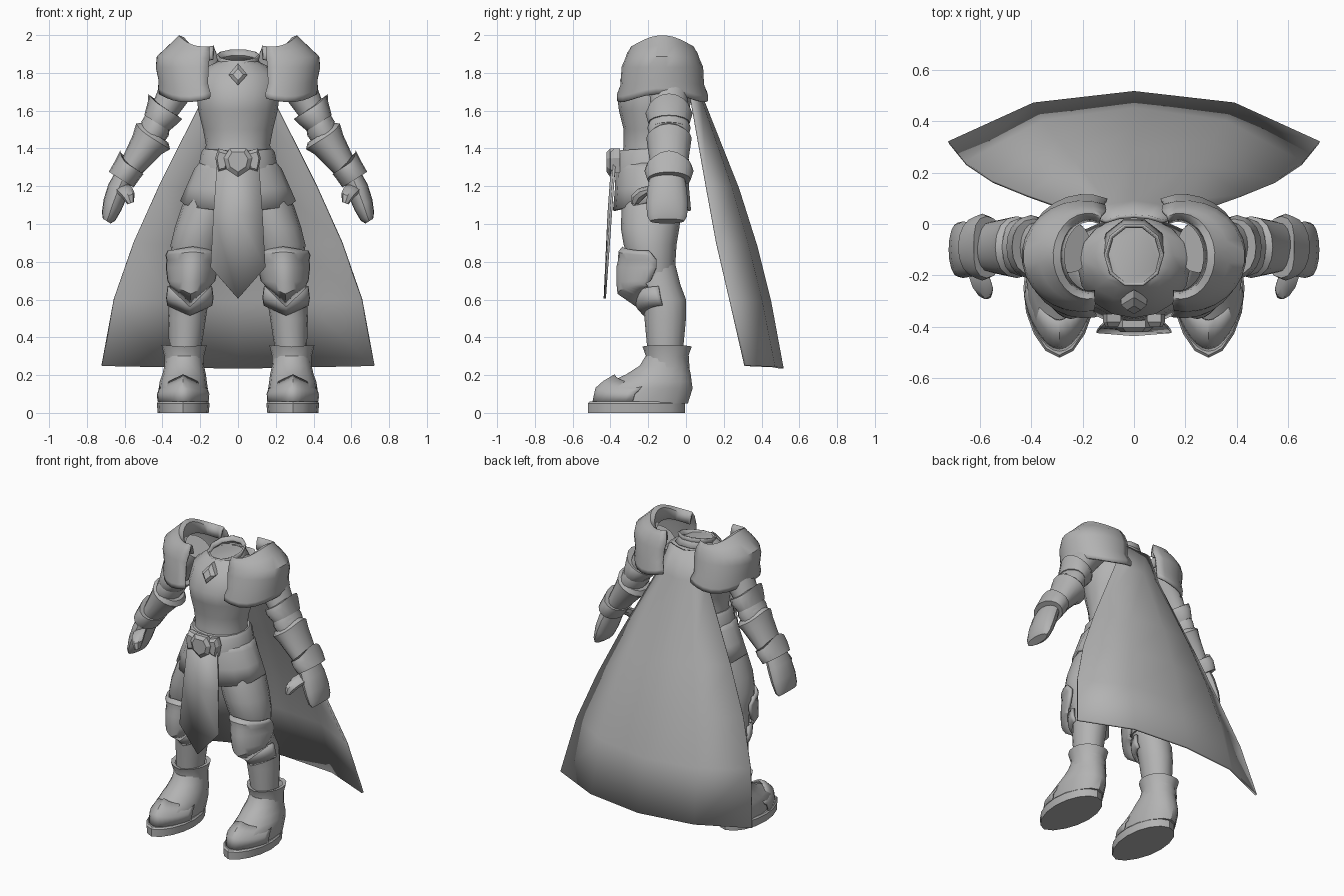
import bpy, bmesh
from math import sin, cos, radians, pi
from mathutils import Vector

cube = bpy.data.objects.get("Cube")
if cube:
    bpy.data.objects.remove(cube, do_unlink=True)

steel = bpy.data.materials.new("plain grey")
steel.use_nodes = True
GREY = (0.45, 0.45, 0.45, 1)
steel.diffuse_color = GREY
steel.node_tree.nodes["Principled BSDF"].inputs["Base Color"].default_value = GREY


def ring(x, y, z, rx, ry, tilt=0, spike=0, point=0, arc=None, n=16, dz=None):
    """Ellipse of points; spike lifts the outer side, point sharpens the front."""
    t = radians(tilt)
    across, along = Vector((cos(t), 0, sin(t))), Vector((-sin(t), 0, cos(t)))
    if arc:
        angles = [radians(arc[0] + (arc[1] - arc[0]) * i / n) for i in range(n + 1)]
    else:
        angles = [2 * pi * i / n for i in range(n)]
    pts = []
    for a in angles:
        lift = spike * max(0, cos(a)) ** 3 + (dz(a) if dz else 0)
        pts.append(Vector((x, y, z)) + across * rx * cos(a) + along * lift
                   + Vector((0, ry * sin(a) - point * max(0, -sin(a)) ** 5, 0)))
    return pts


def loft(name, rows, closed=True, caps=True, thick=0, mirror=False, angle=38):
    """Skin a list of point rows into one part."""
    bm = bmesh.new()
    grid = [[bm.verts.new(p) for p in row] for row in rows]
    n = len(grid[0])
    for a, b in zip(grid, grid[1:]):
        for i in range(n if closed else n - 1):
            j = (i + 1) % n
            bm.faces.new((a[i], a[j], b[j], b[i]))
    if closed and caps:
        bm.faces.new(grid[0])
        bm.faces.new(grid[-1])
    bmesh.ops.remove_doubles(bm, verts=bm.verts, dist=0.0005)
    bmesh.ops.recalc_face_normals(bm, faces=bm.faces)
    mesh = bpy.data.meshes.new(name)
    bm.to_mesh(mesh)
    bm.free()
    ob = bpy.data.objects.new(name, mesh)
    bpy.context.collection.objects.link(ob)
    mesh.materials.append(steel)
    if mirror:
        ob.modifiers.new("mirror", "MIRROR")
    if thick:
        mod = ob.modifiers.new("thickness", "SOLIDIFY")
        mod.thickness, mod.offset = thick, 0
    bpy.ops.object.select_all(action="DESELECT")
    ob.select_set(True)
    bpy.context.view_layer.objects.active = ob
    bpy.ops.object.shade_smooth_by_angle(angle=radians(angle))
    return ob


def plate(name, outline, y, depth, inset=0.7):
    """Flat-backed front plate with a chamfered face."""
    c = sum((Vector(p) for p in outline), Vector((0, 0))) / len(outline)
    rows = []
    for yy, s in ((y + depth, 1), (y + depth * 0.4, 1), (y, inset)):
        rows.append([Vector((c.x + (p[0] - c.x) * s, yy, c.y + (p[1] - c.y) * s)) for p in outline])
    return loft(name, rows, angle=20)


# Torso, collar and gem
loft("torso", [ring(0, y, z, rx, ry) for z, y, rx, ry in (
    (1.26, -.18, .19, .17), (1.42, -.18, .17, .15), (1.5, -.18, .185, .15),
    (1.6, -.17, .21, .185), (1.68, -.165, .22, .2), (1.79, -.135, .21, .165),
    (1.84, -.12, .15, .135), (1.86, -.12, .11, .12))])
loft("collar", [ring(0, -.12, z, r, r + .01, n=10, dz=lambda a: .03 * sin(a)) for z, r in (
    (1.83, .13), (1.865, .105), (1.895, .112))], caps=False, thick=.01)
gem = plate("chest_gem", [(0, 1.735), (.05, 1.79), (0, 1.85), (-.05, 1.79)], -.335, .05, .55)
for v in gem.data.vertices:
    v.co.y += (v.co.z - 1.79) * .5

# Belt, buckle and tabard
loft("belt", [ring(0, -.18, z, rx, ry, dz=lambda a: -.01 * max(0, -sin(a))) for z, rx, ry in (
    (1.29, .2, .19), (1.3, .21, .2), (1.38, .195, .19), (1.4, .18, .175))])
plate("buckle", [(-.045, 1.4), (.045, 1.4), (.075, 1.35), (.06, 1.29), (0, 1.25), (-.06, 1.29), (-.075, 1.35)],
      -.42, .045)
for side, label in ((1, "left"), (-1, "right")):
    plate(label + "_buckle_wing", [(side * x, z) for x, z in (
        (.05, 1.385), (.105, 1.4), (.12, 1.35), (.105, 1.27), (.06, 1.28))], -.4, .05)
loft("tabard", [[(-w, y + .012, zs), (0, y, zc), (w, y + .012, zs)] for zs, zc, w, y in (
    (1.33, 1.33, .11, -.39), (1.05, 1.05, .13, -.41), (.77, .605, .145, -.43))],
    closed=False, thick=.012)

# Hip skirt with a hem that dips at front and back
loft("hip_skirt", [ring(0, -.18, z, rx, ry, dz=(lambda a, k=k: k * abs(sin(a)))) for z, rx, ry, k in (
    (1.33, .19, .17, 0), (1.29, .225, .185, 0), (1.2, .265, .19, -.02), (1.12, .3, .2, -.05))],
    caps=False, thick=.014)

# Legs
loft("thigh", [ring(x, y, z, rx, ry) for z, x, y, rx, ry in (
    (1.26, .1, -.18, .1, .14), (1.1, .155, -.18, .14, .16), (.98, .195, -.19, .14, .155),
    (.89, .22, -.19, .137, .14), (.81, .23, -.18, .12, .125), (.7, .24, -.16, .1, .1))], mirror=True)
loft("shin", [ring(x, y, z, rx, ry) for z, x, y, rx, ry in (
    (.8, .235, -.17, .1, .11), (.68, .25, -.145, .1, .115), (.6, .26, -.115, .105, .115),
    (.5, .27, -.11, .1, .11), (.34, .28, -.11, .085, .095))], mirror=True)
FRONT = (-178, -2)
loft("knee_guard", [ring(x, y, z, rx, ry, arc=FRONT, point=p, dz=(lambda a, k=k: k * abs(cos(a))))
     for z, x, y, rx, ry, p, k in (
    (.875, .24, -.19, .125, .13, .01, -.02), (.85, .24, -.17, .135, .165, .015, -.015),
    (.81, .24, -.15, .13, .18, .02, 0), (.77, .243, -.15, .13, .185, .025, 0),
    (.69, .247, -.18, .118, .155, .025, .01), (.635, .25, -.21, .105, .125, .02, .05),
    (.57, .255, -.2, .1, .06, 0, .1))], closed=False, thick=.018, mirror=True)
loft("lower_knee_plate", [ring(.255, y, z, rx, ry, arc=FRONT, dz=lambda a: .05 * abs(cos(a)))
     for z, y, rx, ry in ((.62, -.14, .11, .13), (.56, -.13, .118, .125), (.52, -.12, .112, .1))],
     closed=False, thick=.016, mirror=True)

# Boots
loft("boot_sole", [ring(.29, -.25, z, rx, ry, point=p) for z, rx, ry, p in (
    (0, .135, .245, .025), (.05, .14, .245, .025), (.06, .132, .235, .025))], mirror=True)
loft("boot", [ring(x, y, z, rx, ry, point=p) for z, x, y, rx, ry, p in (
    (.05, .29, -.22, .125, .23, .03), (.13, .29, -.2, .13, .235, .03),
    (.165, .29, -.165, .125, .195, .04), (.205, .285, -.14, .115, .165, .01),
    (.25, .285, -.115, .105, .13, 0), (.3, .285, -.1, .1, .115, 0))], mirror=True)
loft("boot_cuff", [ring(.285, -.1, z, rx, ry, dz=(lambda a, k=k: k * abs(cos(a)))) for z, rx, ry, k in (
    (.24, .105, .12, 0), (.3, .105, .112, 0), (.35, .12, .13, .01), (.345, .095, .105, .01))],
    caps=False, mirror=True)
loft("toe_plate", [ring(.29, y, z, rx, ry, arc=(-165, -15), point=.03, dz=(lambda a, k=k: -k * abs(cos(a))))
     for z, y, rx, ry, k in ((.06, -.22, .137, .24, 0), (.13, -.21, .138, .235, .03),
                             (.165, -.2, .132, .205, .05), (.2, -.185, .122, .16, .06))],
     closed=False, thick=.01, mirror=True)


# Arms: stations run down the sloped limb
def limb(name, stations, y=-.09):
    loft(name, [ring(x, y, z, rw, ry, tilt=32, spike=s) for x, z, rw, ry, s in stations], mirror=True)


limb("upper_arm", ((.25, 1.82, .1, .1, 0), (.33, 1.71, .09, .105, 0), (.39, 1.6, .072, .095, 0), (.45, 1.5, .075, .1, 0)))
limb("elbow_guard", ((.39, 1.615, .112, .11, .02), (.4, 1.585, .098, .125, .01), (.43, 1.535, .078, .11, 0)))
limb("elbow_band", ((.42, 1.55, .07, .1, 0), (.435, 1.51, .08, .115, 0), (.47, 1.45, .075, .1, 0)))
limb("forearm", ((.44, 1.475, .085, .1, .02), (.455, 1.455, .112, .12, .02), (.48, 1.42, .092, .115, 0),
                 (.55, 1.32, .07, .1, 0), (.6, 1.25, .055, .085, 0)))
limb("gauntlet_cuff", ((.572, 1.31, .085, .12, .04), (.59, 1.28, .08, .13, .01), (.618, 1.235, .078, .115, 0)))
limb("hand", ((.6, 1.26, .05, .09, 0), (.635, 1.18, .06, .105, 0), (.665, 1.1, .055, .11, 0),
              (.685, 1.04, .042, .105, 0), (.695, 1.015, .024, .09, 0)), y=-.1)
loft("thumb", [ring(x, y, z, r, r * 1.2, tilt=-20, n=8) for x, y, z, r in (
    (.625, -.14, 1.2, .04), (.6, -.21, 1.18, .042), (.58, -.25, 1.15, .035), (.568, -.27, 1.11, .018))],
    mirror=True)

# Shoulder guards: domed shells open toward the neck, with a raised rim
loft("shoulder_guard", [ring(x, -.125, z, rx, ry, arc=(-101, 112), spike=s,
                             dz=(lambda a, k=k, f=f: -k * sin(f * a) ** 2))
     for z, x, rx, ry, s, k, f in (
    (1.69, .19, .222, .235, 0, .045, 1.3), (1.72, .19, .228, .235, 0, .045, 1.3),
    (1.76, .2, .215, .215, 0, .025, 1.2), (1.83, .2, .23, .21, 0, 0, 1), (1.885, .195, .23, .19, 0, .01, 1),
    (1.94, .185, .18, .18, 0, .035, 1), (1.95, .18, .15, .172, .025, .035, 1),
    (1.968, .178, .135, .165, .025, .035, 1), (1.96, .175, .115, .15, .025, .045, 1),
    (1.91, .172, .105, .14, 0, .045, 1))], closed=False, thick=.013, mirror=True)

# Cape: flares and bows backward toward the hem
cape_rows = ((1.86, .11, .03, .01), (1.68, .175, .085, .025), (1.2, .415, .275, .11),
             (.9, .55, .37, .165), (.6, .655, .445, .235), (.25, .72, .51, .315))
loft("cape", [[(w * u, yc - (yc - ye) * abs(u) ** 2.4, z - .015 * (1 - abs(u))) for u in (-1, -.54, 0, .54, 1)]
              for z, w, yc, ye in cape_rows], closed=False, thick=.014)
